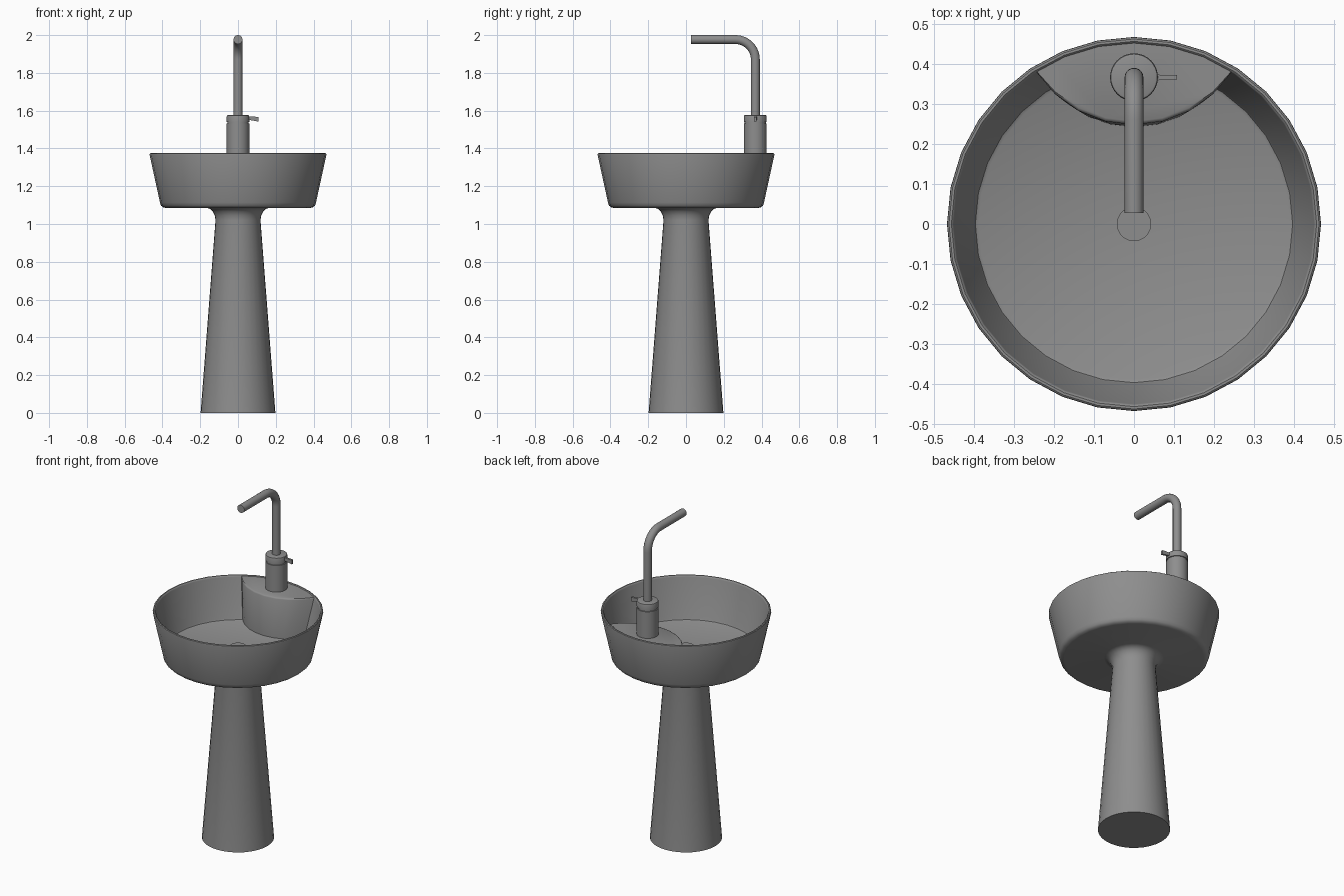
import bpy, bmesh, math

if "Cube" in bpy.data.objects:
    bpy.data.objects.remove(bpy.data.objects["Cube"])

grey = bpy.data.materials.new("dark_grey")
grey.diffuse_color = (0.27, 0.27, 0.27, 1)
grey.use_nodes = True
grey.node_tree.nodes["Principled BSDF"].inputs["Base Color"].default_value = grey.diffuse_color


def finish(bm, name):
    bmesh.ops.recalc_face_normals(bm, faces=bm.faces)
    mesh = bpy.data.meshes.new(name)
    bm.to_mesh(mesh)
    bm.free()
    mesh.materials.append(grey)
    ob = bpy.data.objects.new(name, mesh)
    bpy.context.collection.objects.link(ob)
    bpy.ops.object.select_all(action='DESELECT')
    ob.select_set(True)
    bpy.context.view_layer.objects.active = ob
    bpy.ops.object.shade_smooth_by_angle(angle=math.radians(35))
    return ob


def loft(name, rings):
    """Join equal-length closed rings and cap both ends."""
    bm = bmesh.new()
    rows = [[bm.verts.new(p) for p in ring] for ring in rings]
    n = len(rows[0])
    for a, b in zip(rows, rows[1:]):
        for i in range(n):
            j = (i + 1) % n
            bm.faces.new((a[i], a[j], b[j], b[i]))
    bm.faces.new(rows[0])
    bm.faces.new(rows[-1])
    return finish(bm, name)


def lathe(name, profile, y=0.0, sides=32):
    """Revolve (radius, z) pairs about a vertical axis; the ends are capped."""
    angles = [2 * math.pi * i / sides for i in range(sides)]
    return loft(name, [[(r * math.cos(a), y + r * math.sin(a), z) for a in angles]
                       for r, z in profile])


FLOOR, LEDGE, TAP_Y = 1.128, 1.371, 0.367

# Pedestal and basin in one revolved shell
lathe("pedestal_basin", [
    (0.198, 0), (0.119, 1.02), (0.123, 1.046), (0.133, 1.066), (0.147, 1.079),
    (0.165, 1.085), (0.383, 1.085), (0.398, 1.089), (0.408, 1.098), (0.413, 1.114),
    (0.468, 1.366), (0.467, 1.372), (0.463, 1.375), (0.457, 1.375), (0.453, 1.372),
    (0.451, 1.366), (0.401, 1.140), (0.397, 1.132), (0.389, FLOOR)])

# Raised drain plug
lathe("drain", [(0.043, FLOOR - 0.005), (0.043, FLOOR + 0.030)])


# Tap ledge: curved front, back following the basin wall
def ledge_ring(half_width, y_mid, radius, z):
    y_end = math.sqrt(radius ** 2 - half_width ** 2)
    sag = y_end - y_mid
    arc = (half_width ** 2 + sag ** 2) / (2 * sag)
    sweep = math.asin(half_width / arc)
    front = [(arc * math.sin(t), y_mid + arc * (1 - math.cos(t)), z)
             for t in [sweep * (k / 4 - 1) for k in range(9)]]
    edge = math.asin(half_width / radius)
    back = [(radius * math.sin(t), radius * math.cos(t), z)
            for t in [edge * (1 - k / 5) for k in range(1, 10)]]
    return front + back


loft("tap_ledge", [
    ledge_ring(0.208, 0.243, 0.400, FLOOR - 0.003),
    ledge_ring(0.245, 0.248, 0.453, LEDGE - 0.008),
    ledge_ring(0.245, 0.251, 0.454, LEDGE - 0.003),
    ledge_ring(0.245, 0.257, 0.455, LEDGE)])

# Tap body with a groove under the cap
lathe("tap_body", [
    (0.060, LEDGE - 0.005), (0.060, 1.532), (0.056, 1.533), (0.056, 1.540),
    (0.060, 1.541), (0.060, 1.569), (0.058, 1.575), (0.053, 1.577)], y=TAP_Y)

# Lever on the right of the cap
loft("tap_lever", [
    [(x, TAP_Y + sy * w, z) for sy, z in
     ((-1, lo), (1, lo), (1, hi), (-1, hi))]
    for x, w, lo, hi in ((0.050, 0.010, 1.553, 1.571), (0.066, 0.006, 1.550, 1.569),
                         (0.108, 0.006, 1.542, 1.567))])

# Spout: swept tube with a quarter bend
R, TUBE = 0.105, 0.0235
top = 2.0 - TUBE
path = [(TAP_Y, 1.56)]
for k in range(13):
    t = math.pi / 2 * k / 12
    path.append((TAP_Y - R + R * math.cos(t), top - R + R * math.sin(t)))
path.append((0.027, top))
rings = []
for i, (y, z) in enumerate(path):
    t = math.pi / 2 * min(max(i - 1, 0), 12) / 12
    rings.append([(TUBE * math.sin(a), y + TUBE * math.cos(a) * math.cos(t),
                   z + TUBE * math.cos(a) * math.sin(t))
                  for a in [2 * math.pi * j / 24 for j in range(24)]])
loft("spout", rings)
